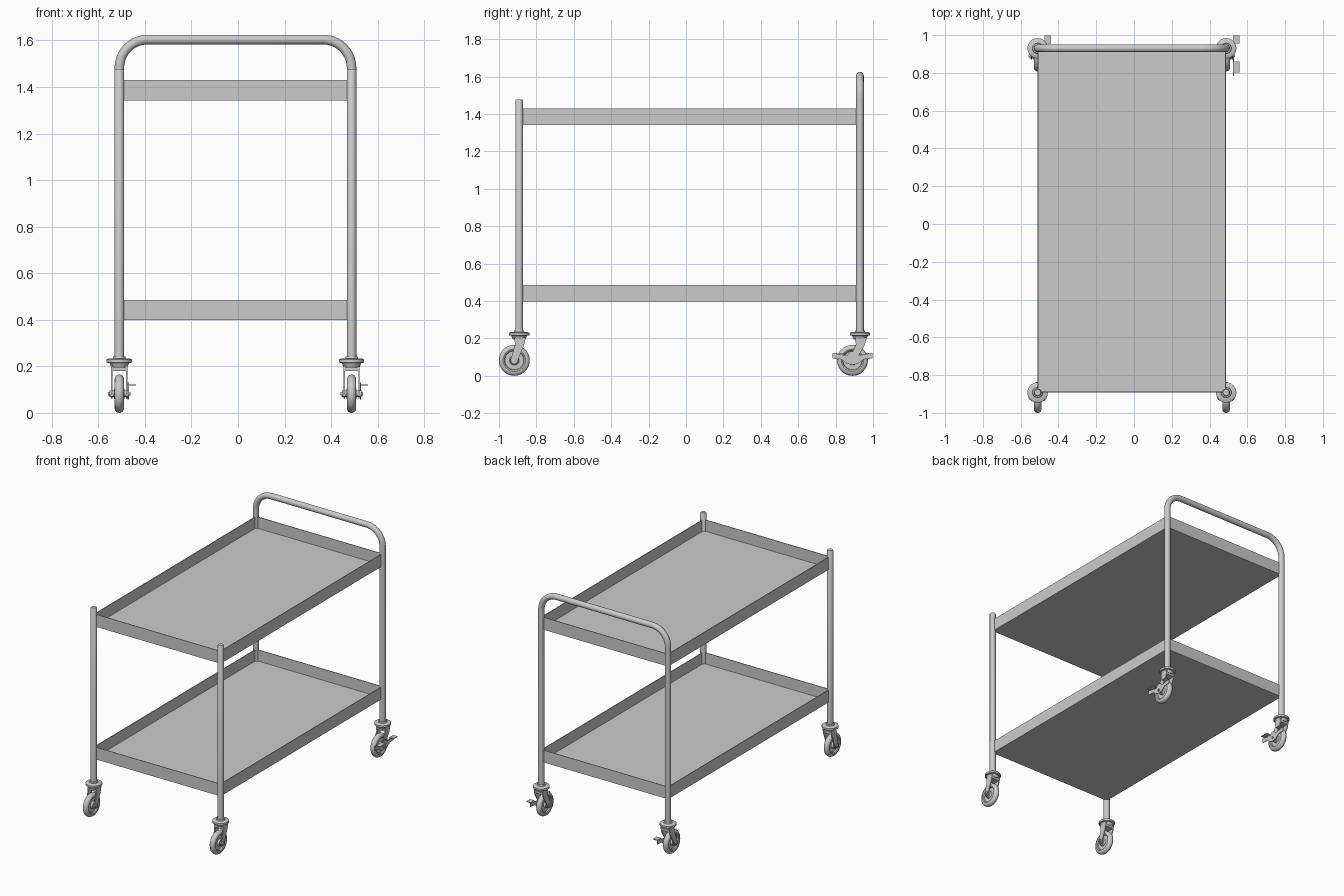
import bpy, bmesh, math
from mathutils import Vector, Matrix

cube = bpy.data.objects.get("Cube")
if cube:
    bpy.data.objects.remove(cube, do_unlink=True)

steel = bpy.data.materials.new("steel_grey")
steel.use_nodes = True
GREY = (0.6, 0.6, 0.6, 1.0)
steel.diffuse_color = GREY
steel.node_tree.nodes["Principled BSDF"].inputs["Base Color"].default_value = GREY

LEFT, RIGHT = 0.488, -0.51       # post axes
FRONT, BACK = -0.892, 0.93
TUBE = 0.0205


def finish(bm, name, smooth=True):
    bmesh.ops.recalc_face_normals(bm, faces=bm.faces[:])
    mesh = bpy.data.meshes.new(name)
    bm.to_mesh(mesh)
    bm.free()
    obj = bpy.data.objects.new(name, mesh)
    bpy.context.collection.objects.link(obj)
    mesh.materials.append(steel)
    if smooth:
        bpy.ops.object.select_all(action='DESELECT')
        obj.select_set(True)
        bpy.context.view_layer.objects.active = obj
        bpy.ops.object.shade_smooth_by_angle(angle=math.radians(35))
    return obj


def box(bm, lo, hi):
    lo, hi = Vector(lo), Vector(hi)
    mat = Matrix.Translation((lo + hi) / 2) @ Matrix.Diagonal((*(hi - lo), 1))
    bmesh.ops.create_cube(bm, size=1, matrix=mat)


def lathe(bm, profile, centre, axis, steps=32):
    """Spin (radius, along) pairs about the X or Z axis through centre."""
    c = Vector(centre)
    if axis == 'X':
        pts = [c + Vector((a, 0, r)) for r, a in profile]
        direction = (1, 0, 0)
    else:
        pts = [c + Vector((r, 0, a)) for r, a in profile]
        direction = (0, 0, 1)
    verts = [bm.verts.new(p) for p in pts]
    edges = [bm.edges.new(pair) for pair in zip(verts, verts[1:])]
    res = bmesh.ops.spin(bm, geom=verts + edges, cent=c, axis=direction,
                         angle=math.tau, steps=steps, use_duplicate=False)
    bmesh.ops.remove_doubles(bm, verts=bm.verts[:], dist=0.00005)


def plate(bm, outline, x0, x1, centre):
    """Extrude a (y, z) outline between two x positions."""
    cx, cy = centre
    face = bm.faces.new([bm.verts.new((cx + x0, cy + y, z)) for y, z in outline])
    ext = bmesh.ops.extrude_face_region(bm, geom=[face])
    moved = [v for v in ext["geom"] if isinstance(v, bmesh.types.BMVert)]
    bmesh.ops.translate(bm, verts=moved, vec=(x1 - x0, 0, 0))


# Open trays: floor and four thin walls running to the post axes
def tray(name, z0, z1, t=0.007):
    bm = bmesh.new()
    box(bm, (RIGHT, FRONT, z0), (LEFT, BACK, z1))
    bm.faces.ensure_lookup_table()
    top = max(bm.faces, key=lambda f: f.calc_center_median().z)
    bmesh.ops.inset_region(bm, faces=[top], thickness=t)
    ext = bmesh.ops.extrude_face_region(bm, geom=[top])
    moved = [v for v in ext["geom"] if isinstance(v, bmesh.types.BMVert)]
    bmesh.ops.translate(bm, verts=moved, vec=(0, 0, z0 + t - z1))
    if top.is_valid:
        bmesh.ops.delete(bm, geom=[top], context='FACES')
    finish(bm, name, smooth=False)


tray("lower_tray", 0.398, 0.485)
tray("upper_tray", 1.342, 1.43)

# Front posts with softly rounded tops
for side, x in (("left", LEFT), ("right", RIGHT)):
    bm = bmesh.new()
    lathe(bm, [(0, 0.22), (TUBE, 0.22), (TUBE, 1.472), (TUBE * 0.8, 1.478), (0, 1.478)],
          (x, FRONT, 0), 'Z', 24)
    finish(bm, "front_post_" + side)

# Back posts and push handle as one bent tube
BEND, HANDLE_Z = 0.122, 1.604
path = [(RIGHT, 0.22), (RIGHT, 0.9)]
for cx, start in ((RIGHT + BEND, math.pi), (LEFT - BEND, math.pi / 2)):
    for i in range(11):
        a = start - i * math.pi / 20
        path.append((cx + BEND * math.cos(a), HANDLE_Z - BEND + BEND * math.sin(a)))
path += [(LEFT, 0.9), (LEFT, 0.22)]
bm = bmesh.new()
rings = []
for i, (x, z) in enumerate(path):
    (ax, az), (bx, bz) = path[max(i - 1, 0)], path[min(i + 1, len(path) - 1)]
    tangent = Vector((bx - ax, 0, bz - az)).normalized()
    normal = tangent.cross(Vector((0, 1, 0)))
    ring = []
    for k in range(24):
        a = math.tau * k / 24
        offset = normal * math.cos(a) + Vector((0, 1, 0)) * math.sin(a)
        ring.append(bm.verts.new(Vector((x, BACK, z)) + offset * TUBE))
    rings.append(ring)
for r0, r1 in zip(rings, rings[1:]):
    for k in range(24):
        j = (k + 1) % 24
        bm.faces.new((r0[k], r0[j], r1[j], r1[k]))
bm.faces.new(rings[0])
bm.faces.new(rings[-1])
finish(bm, "push_handle")

# Casters
WHEEL_R = 0.0825
half = [(0.082, 0.004), (0.078, 0.013), (0.070, 0.019), (0.060, 0.020),
        (0.053, 0.016), (0.050, 0.008), (0.026, 0.008), (0.022, 0.022), (0, 0.022)]
wheel_profile = [(r, -a) for r, a in reversed(half)] + [(WHEEL_R, 0)] + half


def caster(name, x, y, trail, brake):
    axle_y = y + trail
    # Tyre, web and hub
    bm = bmesh.new()
    lathe(bm, wheel_profile, (x, axle_y, WHEEL_R), 'X', 40)
    finish(bm, name + "_wheel")
    # Swivel disc, bearing and collar
    bm = bmesh.new()
    lathe(bm, [(0, 0.195), (0.034, 0.195), (0.042, 0.214), (0.054, 0.216), (0.054, 0.229),
               (0.048, 0.233), (0.028, 0.234), (0.026, 0.243), (0, 0.243)],
          (x, y, 0), 'Z')
    finish(bm, name + "_swivel")
    # Fork cheeks with a bridge, slanting back to the axle
    bm = bmesh.new()
    cheek = [(-0.024, 0.205), (0.036, 0.205), (0.026, 0.165), (trail + 0.02, 0.085),
             (trail + 0.014, 0.068), (trail, 0.062), (trail - 0.014, 0.068),
             (trail - 0.02, 0.085), (-0.022, 0.165)]
    for s in (-1, 1):
        plate(bm, cheek, s * 0.029, s * 0.035, (x, y))
    box(bm, (x - 0.035, y - 0.024, 0.18), (x + 0.035, y + 0.03, 0.197))
    finish(bm, name + "_fork", smooth=False)
    # Axle bolt with nuts
    bm = bmesh.new()
    lathe(bm, [(0, -0.048), (0.007, -0.048), (0.007, -0.042), (0.014, -0.042),
               (0.014, 0.042), (0.007, 0.042), (0.007, 0.048), (0, 0.048)],
          (x, axle_y, WHEEL_R), 'X', 16)
    finish(bm, name + "_axle")
    # Rocker brake: side plate with a bent foot tab at each end
    if brake:
        bm = bmesh.new()
        wing = [(0.107, 0.122), (0.107, 0.092), (0.06, 0.088), (0.03, 0.065), (0, 0.058)]
        crest = [(-0.03, 0.108), (-0.012, 0.13), (0.012, 0.13), (0.03, 0.108)]
        outline = wing + [(-u, v) for u, v in reversed(wing[:-1])] + crest
        plate(bm, outline, 0.036, 0.041, (x, axle_y))
        for y0, y1 in ((-0.087, -0.03), (0.066, 0.107)):
            box(bm, (x + 0.036, axle_y + y0, 0.118), (x + 0.071, axle_y + y1, 0.123))
        finish(bm, name + "_brake_pedal", smooth=False)


for side, x in (("left", LEFT), ("right", RIGHT)):
    caster("front_caster_" + side, x, FRONT, -0.026, False)
    caster("back_caster_" + side, x, BACK, -0.04, True)
